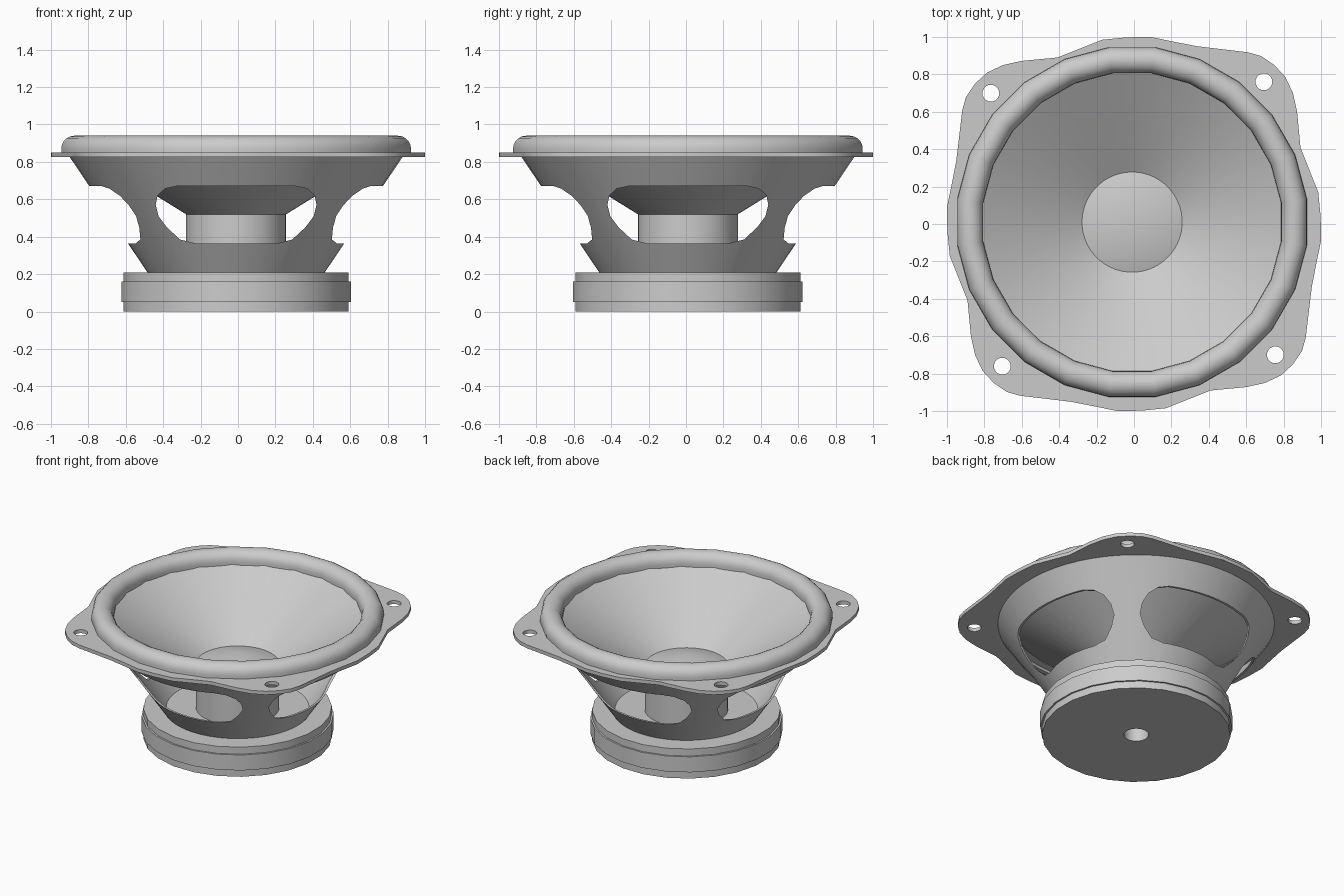
import bpy
import bmesh
from math import sin, cos, pi, radians

cube = bpy.data.objects.get("Cube")
if cube:
    bpy.data.objects.remove(cube, do_unlink=True)

grey = bpy.data.materials.new("mid_grey")
grey.use_nodes = True
grey.diffuse_color = (0.6, 0.6, 0.6, 1)
grey.node_tree.nodes["Principled BSDF"].inputs["Base Color"].default_value = (0.6, 0.6, 0.6, 1)

CX, CY = -0.01, 0.01   # axis of the round parts


def select(ob):
    bpy.ops.object.select_all(action='DESELECT')
    ob.select_set(True)
    bpy.context.view_layer.objects.active = ob


def make(name, bm):
    mesh = bpy.data.meshes.new(name)
    bm.to_mesh(mesh)
    bm.free()
    ob = bpy.data.objects.new(name, mesh)
    bpy.context.collection.objects.link(ob)
    mesh.materials.append(grey)
    return ob


def smooth(ob):
    select(ob)
    bpy.ops.object.shade_smooth_by_angle(angle=radians(30))


def lathe(name, profile, segments=48, closed=False):
    """Revolve (radius, height) points around the speaker axis."""
    bm = bmesh.new()
    rings = []
    for i in range(segments):
        a = 2 * pi * (i + 0.5) / segments
        rings.append([bm.verts.new((CX + r * cos(a), CY + r * sin(a), z)) for r, z in profile])
    count = len(profile)
    for i in range(segments):
        p, q = rings[i], rings[(i + 1) % segments]
        for j in range(count if closed else count - 1):
            k = (j + 1) % count
            bm.faces.new((p[j], q[j], q[k], p[k]))
    bmesh.ops.remove_doubles(bm, verts=bm.verts, dist=1e-5)
    bmesh.ops.recalc_face_normals(bm, faces=bm.faces)
    ob = make(name, bm)
    smooth(ob)
    return ob


# Magnet with raised band and a vent hole
lathe("magnet", [(0.08, 0), (0.607, 0), (0.607, 0.05), (0.619, 0.05), (0.619, 0.16),
                 (0.607, 0.16), (0.607, 0.21), (0.08, 0.21)], 24, closed=True)

# Voice coil, cone and dust cap
lathe("voice_coil", [(0.268, 0.21), (0.268, 0.52)])
lathe("speaker_cone", [(0.268, 0.52), (0.81, 0.855)])
lathe("dust_cap", [(0.268, 0.522), (0, 0.6)])

# Rolled surround
roll = [(0.873 + 0.07 * cos(pi * i / 10), 0.87 + 0.07 * sin(pi * i / 10)) for i in range(11)]
lathe("surround", [(0.943, 0.845)] + roll + [(0.803, 0.845)], 24, closed=True)

# Basket: thin conical shell with four rounded windows
basket = lathe("basket", [(0.475, 0.21), (0.89, 0.825), (0.875, 0.825), (0.46, 0.21)], 64, closed=True)
half = [(0.22, 0.365), (0.30, 0.385), (0.37, 0.45), (0.415, 0.51), (0.43, 0.57),
        (0.42, 0.62), (0.38, 0.657), (0.32, 0.67)]
window = half + [(-u, z) for u, z in reversed(half)]
for axis in range(2):
    bm = bmesh.new()
    ends = []
    for d in (-1.2, 1.2):
        ends.append([bm.verts.new((CX + u, CY + d, z) if axis == 0 else (CX + d, CY + u, z))
                     for u, z in window])
        bm.faces.new(ends[-1])
    for i in range(len(window)):
        j = (i + 1) % len(window)
        bm.faces.new((ends[0][i], ends[0][j], ends[1][j], ends[1][i]))
    bmesh.ops.recalc_face_normals(bm, faces=bm.faces)
    cutter = make("window_cutter", bm)
    cutter.hide_render = True
    mod = basket.modifiers.new("windows", 'BOOLEAN')
    mod.operation = 'DIFFERENCE'
    mod.solver = 'EXACT'
    mod.object = cutter
    select(basket)
    bpy.ops.object.modifier_apply(modifier=mod.name)
    bpy.data.objects.remove(cutter, do_unlink=True)
smooth(basket)

# Mounting flange: four-fold outline with screw holes and a round opening
quarter = [(-0.17, 0.985), (-0.04, 0.998), (0.09, 1.0), (0.21, 0.975), (0.34, 0.95), (0.61, 0.918),
           (0.68, 0.898), (0.75, 0.85), (0.81, 0.785), (0.85, 0.70), (0.872, 0.60), (0.89, 0.41)]
outline, pts = [], quarter
for _ in range(4):
    outline += pts
    pts = [(y, -x) for x, y in pts]


def circle(cx, cy, r, n):
    return [(cx + r * cos(2 * pi * i / n), cy + r * sin(2 * pi * i / n)) for i in range(n)]


loops = [outline, circle(CX, CY, 0.85, 48)]
for k in range(4):
    a = radians(47.4 + 90 * k)
    loops.append(circle(-0.005 + 1.033 * cos(a), 1.033 * sin(a), 0.045, 20))
curve = bpy.data.curves.new("flange", 'CURVE')
curve.dimensions = '2D'
curve.fill_mode = 'BOTH'
curve.extrude = 0.0125
for loop in loops:
    spline = curve.splines.new('POLY')
    spline.points.add(len(loop) - 1)
    for p, (x, y) in zip(spline.points, loop):
        p.co = (x, y, 0, 1)
    spline.use_cyclic_u = True
flange = bpy.data.objects.new("flange", curve)
bpy.context.collection.objects.link(flange)
flange.location.z = 0.8375
curve.materials.append(grey)
select(flange)
bpy.ops.object.convert(target='MESH')
flange = bpy.context.view_layer.objects.active
bm = bmesh.new()
bm.from_mesh(flange.data)
bmesh.ops.remove_doubles(bm, verts=bm.verts, dist=1e-5)
bmesh.ops.recalc_face_normals(bm, faces=bm.faces)
bm.to_mesh(flange.data)
bm.free()
smooth(flange)
